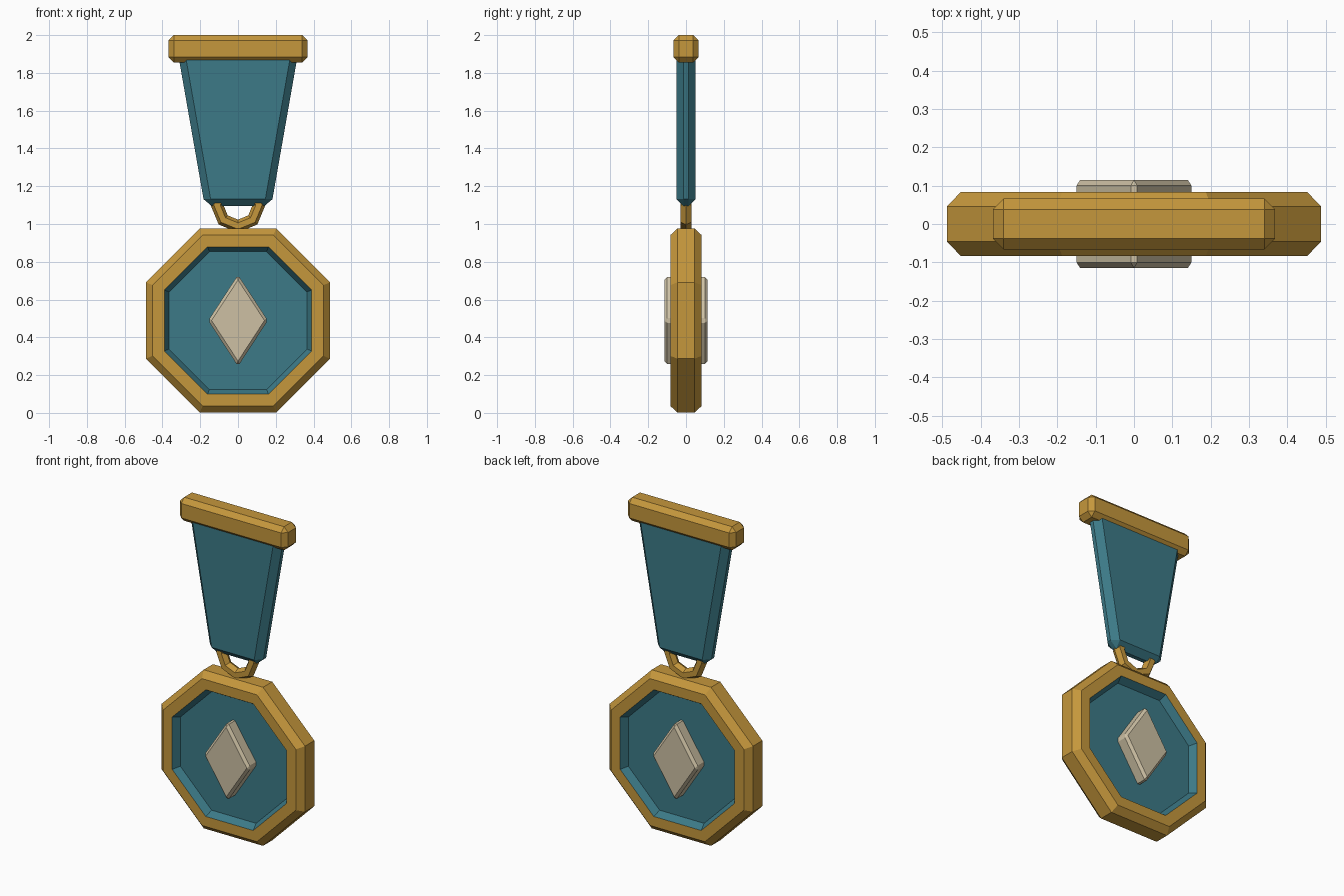
import bpy, bmesh, math

cube = bpy.data.objects.get("Cube")
if cube:
    bpy.data.objects.remove(cube, do_unlink=True)


def material(name, rgb):
    mat = bpy.data.materials.new(name)
    mat.use_nodes = True
    mat.diffuse_color = (*rgb, 1)
    mat.node_tree.nodes["Principled BSDF"].inputs["Base Color"].default_value = (*rgb, 1)
    return mat


gold = material("gold", (0.56, 0.31, 0.045))
teal = material("teal", (0.045, 0.195, 0.245))
ivory = material("ivory", (0.61, 0.53, 0.37))


def finish(name, bm, *mats):
    bmesh.ops.recalc_face_normals(bm, faces=bm.faces)
    mesh = bpy.data.meshes.new(name)
    bm.to_mesh(mesh)
    bm.free()
    for mat in mats:
        mesh.materials.append(mat)
    obj = bpy.data.objects.new(name, mesh)
    bpy.context.collection.objects.link(obj)
    return obj


def chamfered_prism(name, outline, half_depth, chamfer, mat):
    """Extrude an (x, z) outline through y and chamfer every edge."""
    bm = bmesh.new()
    face = bm.faces.new([bm.verts.new((x, -half_depth, z)) for x, z in outline])
    ext = bmesh.ops.extrude_face_region(bm, geom=[face])
    for v in ext["geom"]:
        if isinstance(v, bmesh.types.BMVert):
            v.co.y = half_depth
    bmesh.ops.recalc_face_normals(bm, faces=bm.faces)
    bmesh.ops.bevel(bm, geom=list(bm.edges), offset=chamfer, segments=1,
                    affect='EDGES', clamp_overlap=True)
    return finish(name, bm, mat)


def trapezoid(bottom, z0, top, z1):
    return [(-bottom, z0), (bottom, z0), (top, z1), (-top, z1)]


# Octagonal medal: gold rim with a teal recess on both sides
CENTRE = 0.489
half = [(0.365, -0.04), (0.39, -0.083), (0.452, -0.083), (0.488, -0.045)]
profile = half + [(r, -y) for r, y in reversed(half)]
bm = bmesh.new()
rings = []
for apothem, y in profile:
    radius = apothem / math.cos(math.pi / 8)
    angles = [math.pi / 8 + i * math.pi / 4 for i in range(8)]
    rings.append([bm.verts.new((radius * math.cos(a), y, CENTRE + radius * math.sin(a)))
                  for a in angles])
last = len(rings) - 2
for k in range(last + 1):
    for i in range(8):
        j = (i + 1) % 8
        f = bm.faces.new((rings[k][i], rings[k][j], rings[k + 1][j], rings[k + 1][i]))
        f.material_index = 1 if k in (0, last) else 0
for ring in (rings[0], rings[-1]):
    bm.faces.new(ring).material_index = 1
finish("medal_disc", bm, gold, teal)

# Diamond emblem passing through the disc
chamfered_prism("diamond_emblem",
                [(0, CENTRE - 0.242), (0.158, CENTRE), (0, CENTRE + 0.242), (-0.158, CENTRE)],
                0.115, 0.015, ivory)

# Tapered ribbon and the bar it hangs from
chamfered_prism("ribbon", trapezoid(0.176, 1.095, 0.326, 1.95), 0.05, 0.037, teal)
chamfered_prism("top_bar", trapezoid(0.368, 1.855, 0.368, 2.0), 0.066, 0.028, gold)

# Faceted hanging ring
bpy.ops.mesh.primitive_torus_add(major_segments=8, minor_segments=6,
                                 major_radius=0.111, minor_radius=0.034,
                                 location=(0, 0, 1.1), rotation=(math.pi / 2, 0, 0))
ring_obj = bpy.context.object
ring_obj.name = "hanging_ring"
ring_obj.data.materials.append(gold)
for poly in ring_obj.data.polygons:
    poly.use_smooth = False
